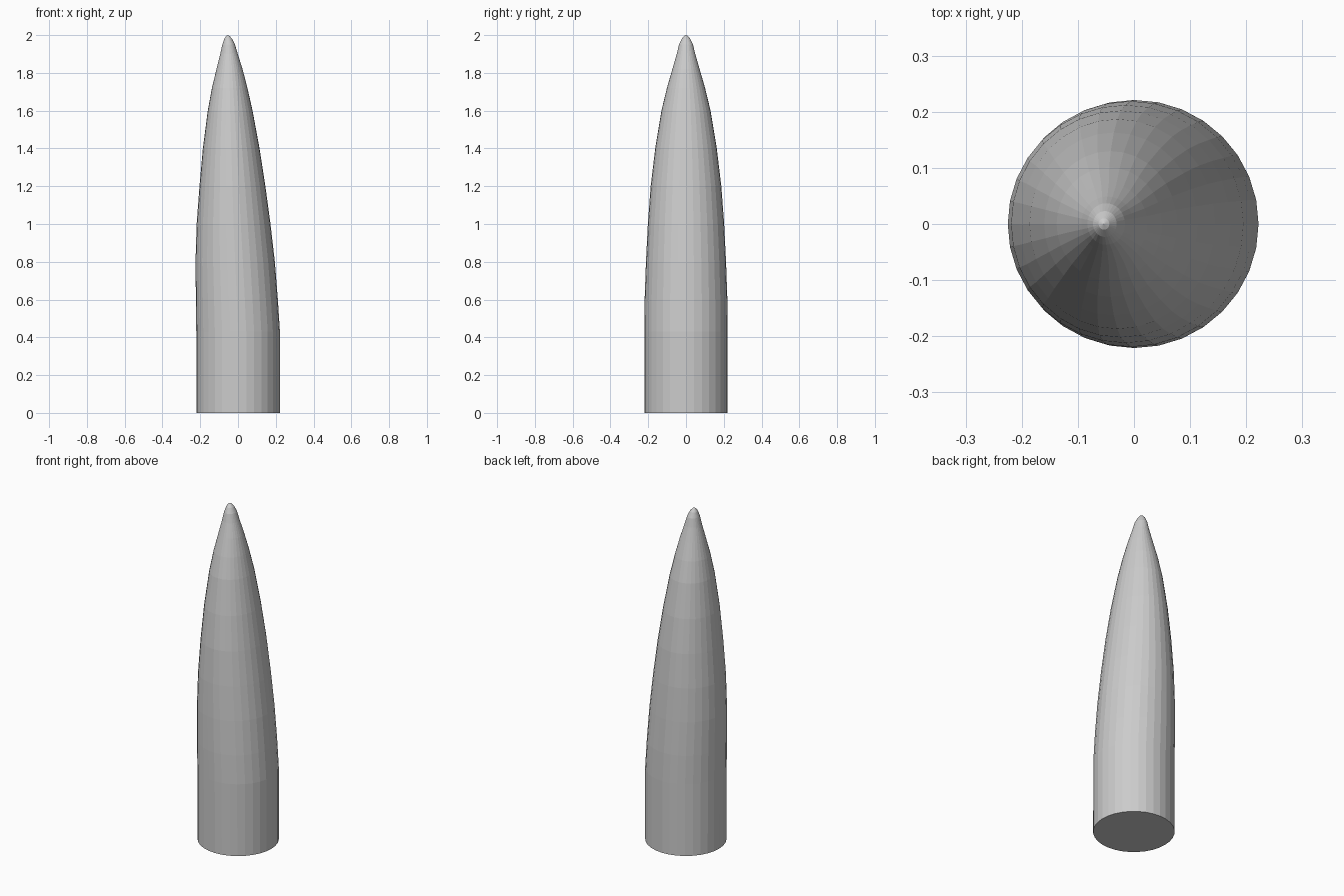
import bpy, bmesh, math

if "Cube" in bpy.data.objects:
    bpy.data.objects.remove(bpy.data.objects["Cube"])

SIDES = 32
# cross-sections: height, left x, right x, half depth in y
SECTIONS = [
    (0.00, -0.220, 0.222, 0.221), (0.43, -0.221, 0.222, 0.221),
    (0.60, -0.223, 0.211, 0.219), (0.80, -0.225, 0.195, 0.212),
    (1.00, -0.219, 0.172, 0.202), (1.20, -0.204, 0.145, 0.187),
    (1.40, -0.186, 0.114, 0.163), (1.60, -0.160, 0.077, 0.130),
    (1.72, -0.138, 0.050, 0.101), (1.82, -0.114, 0.024, 0.072),
    (1.90, -0.094, -0.001, 0.049), (1.95, -0.083, -0.016, 0.037),
    (1.98, -0.073, -0.031, 0.023), (1.995, -0.063, -0.044, 0.010),
]

# leaning tapered spike with a rounded tip
bm = bmesh.new()
rings = []
for z, left, right, depth in SECTIONS:
    cx, rx = (left + right) / 2, (right - left) / 2
    rings.append([bm.verts.new((cx + rx * math.cos(a), depth * math.sin(a), z))
                  for a in (2 * math.pi * i / SIDES for i in range(SIDES))])
for low, high in zip(rings, rings[1:]):
    for i in range(SIDES):
        j = (i + 1) % SIDES
        bm.faces.new((low[i], low[j], high[j], high[i]))

# flat base and tip
bm.faces.new(rings[0][::-1])
tip = bm.verts.new((-0.054, 0, 2.0))
for i in range(SIDES):
    bm.faces.new((rings[-1][i], rings[-1][(i + 1) % SIDES], tip))

mesh = bpy.data.meshes.new("curved_spike")
bm.to_mesh(mesh)
bm.free()
bpy.context.collection.objects.link(bpy.data.objects.new("curved_spike", mesh))
